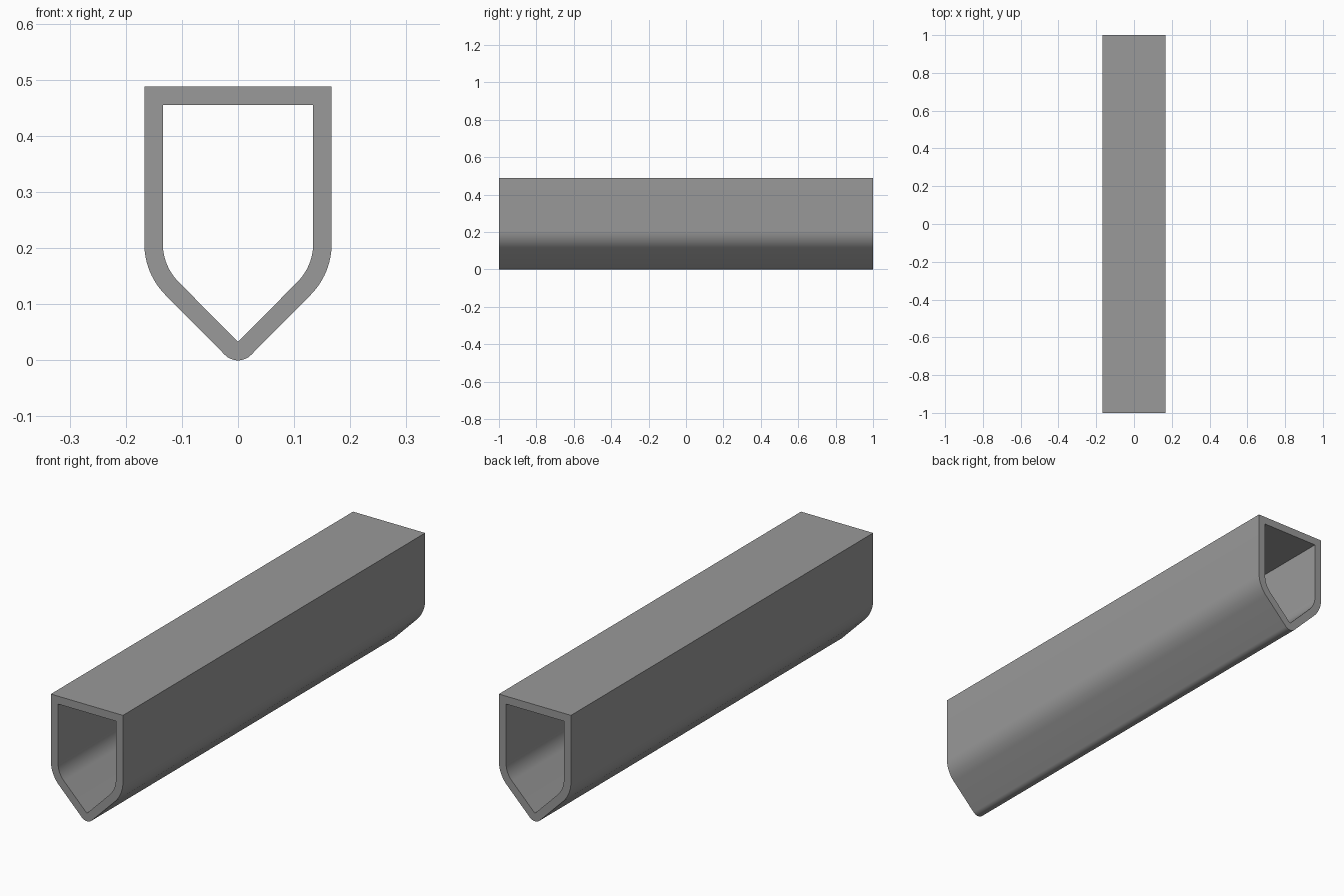
import bpy, bmesh, math

if "Cube" in bpy.data.objects:
    bpy.data.objects.remove(bpy.data.objects["Cube"])

WALL = 0.033
HALF_W, TOP, HALF_LEN = 0.167, 0.488, 1.0


def arc(cx, cz, radius, start, end, steps):
    """Matching (outer, inner) wall points along an arc, angles in degrees."""
    pairs = []
    for i in range(steps + 1):
        a = math.radians(start + (end - start) * i / steps)
        c, s = math.cos(a), math.sin(a)
        pairs.append(((cx + radius * c, cz + radius * s),
                      (cx + (radius - WALL) * c, cz + (radius - WALL) * s)))
    return pairs


# Right half of the section: square top corner, rounded shoulder, rounded keel
half = [((HALF_W, TOP), (HALF_W - WALL, TOP - WALL))]
half += arc(0.037, 0.208, 0.13, 0, -45, 12)
half += arc(0, WALL, WALL, -45, -90, 8)
mirrored = [tuple((-x, z) for x, z in pair) for pair in reversed(half[:-1])]
section = half + mirrored

# Hollow tube: outer skin, inner skin and end rims
bm = bmesh.new()
rings = [[[bm.verts.new((x, y, z)) for y in (-HALF_LEN, HALF_LEN)]
          for x, z in pair] for pair in section]
for i, (outer, inner) in enumerate(rings):
    next_outer, next_inner = rings[(i + 1) % len(rings)]
    bm.faces.new((outer[0], next_outer[0], next_outer[1], outer[1]))
    bm.faces.new((inner[0], inner[1], next_inner[1], next_inner[0]))
    for end in (0, 1):
        bm.faces.new((outer[end], inner[end], next_inner[end], next_outer[end]))
# The inner keel is a sharp corner, so its coincident points are merged
bmesh.ops.remove_doubles(bm, verts=bm.verts, dist=1e-5)
bmesh.ops.recalc_face_normals(bm, faces=bm.faces)

mesh = bpy.data.meshes.new("hollow_beam")
bm.to_mesh(mesh)
bm.free()
beam = bpy.data.objects.new("hollow_beam", mesh)
bpy.context.collection.objects.link(beam)

grey = bpy.data.materials.new("mid_grey")
grey.diffuse_color = (0.32, 0.32, 0.32, 1)
grey.use_nodes = True
grey.node_tree.nodes["Principled BSDF"].inputs["Base Color"].default_value = grey.diffuse_color
mesh.materials.append(grey)

# Smooth curves with crisp corners
bpy.context.view_layer.objects.active = beam
beam.select_set(True)
bpy.ops.object.shade_smooth_by_angle(angle=math.radians(30))
